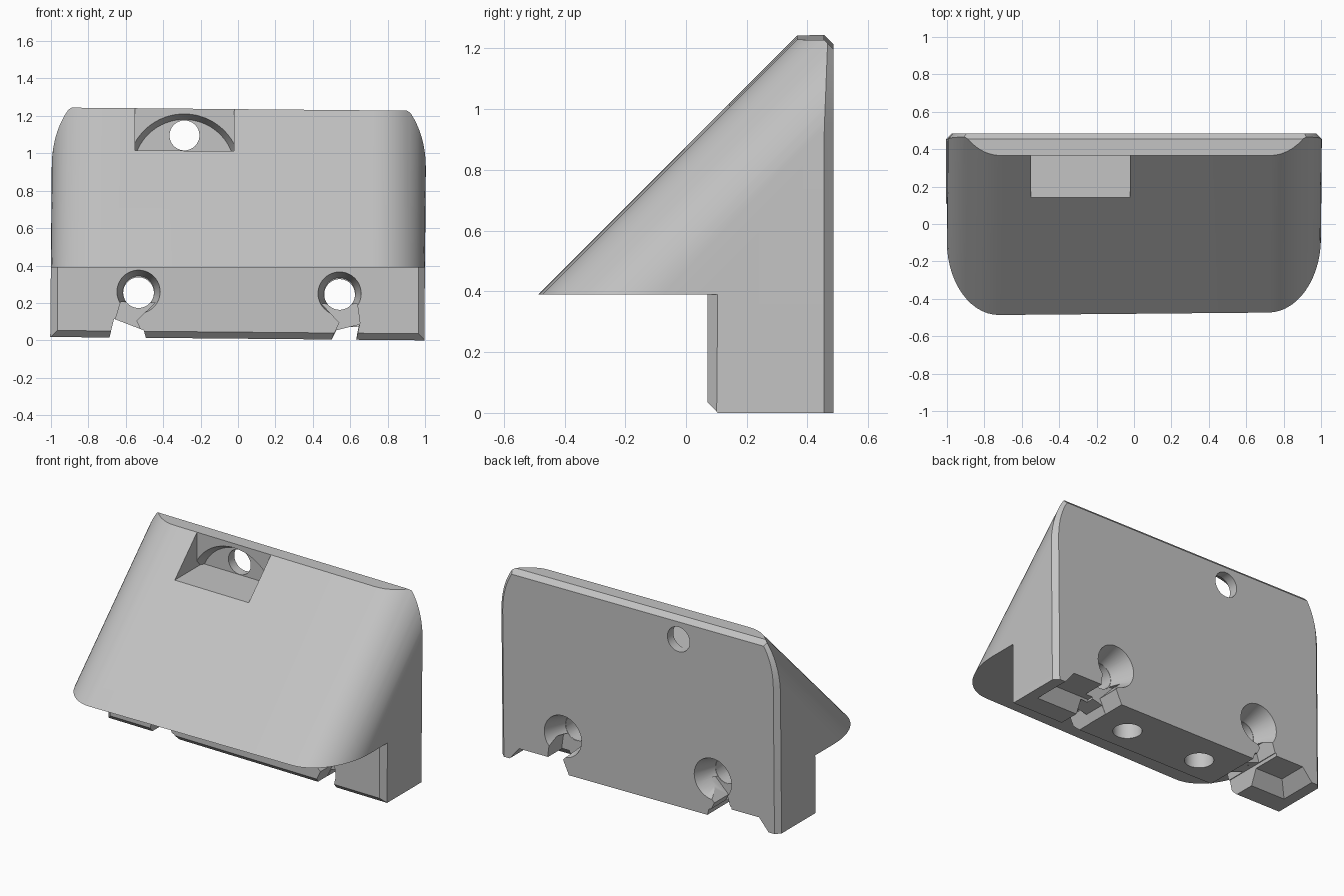
import bpy, bmesh
from math import sin, cos, pi
from mathutils import Matrix, Vector

if "Cube" in bpy.data.objects:
    bpy.data.objects.remove(bpy.data.objects["Cube"], do_unlink=True)

BACK, TOP, SLOPE = 0.485, 1.227, -0.861
TILT = Matrix.Translation((-0.004, 0, 0.009)) @ Matrix.Rotation(0.009, 4, 'Y')

grey = bpy.data.materials.new("light_grey")
grey.use_nodes = True
grey.diffuse_color = (0.55, 0.55, 0.55, 1)
grey.node_tree.nodes["Principled BSDF"].inputs["Base Color"].default_value = grey.diffuse_color


def loft(a, b):
    """Closed solid between two matching rings."""
    bm = bmesh.new()
    va, vb = [bm.verts.new(p) for p in a], [bm.verts.new(p) for p in b]
    bm.faces.new(va)
    bm.faces.new(vb)
    for i in range(len(a)):
        j = (i + 1) % len(a)
        bm.faces.new((va[i], va[j], vb[j], vb[i]))
    bmesh.ops.recalc_face_normals(bm, faces=bm.faces)
    return bm


def slice_off(bm, point, normal):
    """Cut away everything in front of a plane and cap the cut."""
    geom = bm.verts[:] + bm.edges[:] + bm.faces[:]
    cut = bmesh.ops.bisect_plane(bm, geom=geom, dist=1e-6, plane_co=point,
                                 plane_no=normal, clear_outer=True)["geom_cut"]
    edges = [e for e in cut if isinstance(e, bmesh.types.BMEdge)]
    if edges:
        bmesh.ops.holes_fill(bm, edges=edges, sides=0)


def to_object(name, bm, matrix=TILT):
    bmesh.ops.remove_doubles(bm, verts=bm.verts, dist=1e-5)
    bmesh.ops.recalc_face_normals(bm, faces=bm.faces)
    bm.transform(matrix)
    me = bpy.data.meshes.new(name)
    bm.to_mesh(me)
    bm.free()
    me.materials.append(grey)
    ob = bpy.data.objects.new(name, me)
    bpy.context.collection.objects.link(ob)
    return ob


def prism_y(pts, y0, y1):
    return loft([(x, y0, z) for x, z in pts], [(x, y1, z) for x, z in pts])


def cone_y(x, z, r0, r1, y0, y1, n=48):
    ring = lambda r, y: [(x + r * cos(2 * pi * i / n), y, z + r * sin(2 * pi * i / n))
                         for i in range(n)]
    return loft(ring(r0, y0), ring(r1, y1))


# Wedge body: rounded outline swept up along the slope
N, R = 14, 0.28
arc = [(1 - R + R * cos(i * pi / 2 / N), SLOPE + R * 2 ** 0.5 * (1 - sin(i * pi / 2 / N)))
       for i in range(N + 1)]
outline = [(1, 1)] + arc + [(-x, y) for x, y in reversed(arc)] + [(-1, 1)]
bm = loft([(x, y, 0) for x, y in outline], [(x, y + TOP, TOP) for x, y in outline])
slice_off(bm, (0, BACK, 0), (0, 1, 0))

# Chamfer round the back face, except its bottom edge
chamfers = []
for e in bm.edges:
    p, q = e.verts[0].co, e.verts[1].co
    if min(p.y, q.y) > BACK - 1e-4 and max(p.z, q.z) > 1e-4:
        mid, d = (p + q) / 2, (q - p).normalized()
        n = Vector((d.z, 0, -d.x))
        if n.dot(mid - Vector((0, BACK, TOP / 2))) < 0:
            n = -n
        chamfers.append((mid - Vector((0, 0.03, 0)), n + Vector((0, 1, 0))))
for point, normal in chamfers:
    slice_off(bm, point, normal)
body = to_object("wedge_mount", bm)

cutters = []


def cutter(bm, matrix=TILT):
    ob = to_object("cutter", bm, matrix)
    ob.hide_render = True
    cutters.append(ob)


# Undercut below the overhang, with chamfered block corners
under = [(-1.2, -1.5), (1.2, -1.5), (1.2, 0.305), (0.965, 0.07), (-0.965, 0.07), (-1.2, 0.305)]
cutter(loft([(x, y, -0.2) for x, y in under], [(x, y, 0.39) for x, y in under]),
       Matrix.Identity(4))
edge = [(0, 0.105), (0.205, -0.1), (0, -0.1)]
cutter(loft([(-1.3, y, z) for y, z in edge], [(1.3, y, z) for y, z in edge]))

# Keyhole slots: open at front and back, with a thin web round the hole
slots = [
    (-0.53,
     [(-0.625, 0.19), (-0.44, 0.19), (-0.54, 0.09), (-0.48, -0.03), (-0.69, -0.03)],
     [(-0.66, 0.1), (-0.5, 0.04), (-0.48, -0.03), (-0.69, -0.03)]),
    (0.545,
     [(0.45, 0.19), (0.64, 0.19), (0.655, 0.09), (0.63, -0.03), (0.49, -0.03), (0.545, 0.09)],
     [(0.53, 0.05), (0.65, 0.08), (0.63, -0.03), (0.49, -0.03)]),
]
for x, slot, gap in slots:
    z = 0.241
    cutter(prism_y(slot, 0, 0.2))
    cutter(prism_y(slot, 0.34, 0.6))
    cutter(prism_y(gap, -0.1, 0.7))
    cutter(cone_y(x, z, 0.082, 0.082, -0.05, 0.65))
    cutter(cone_y(x, z + 0.005, 0.118, 0.084, 0.06, 0.201))
    cutter(cone_y(x, z, 0.084, 0.135, 0.339, 0.49))

# Tapered pockets under the outer feet
for s in (-1, 1):
    low = [(0.6, 0.22), (0.945, 0.22), (0.945, 0.6), (0.6, 0.6)]
    high = [(0.6, 0.3), (0.86, 0.3), (0.86, 0.6), (0.6, 0.6)]
    cutter(loft([(s * x, y, -0.02) for x, y in low], [(s * x, y, 0.08) for x, y in high]))

# Blind holes in the bottom
for x in (-0.26, 0.28):
    bm = cone_y(x, 0, 0.085, 0.085, -0.1, 0.3)
    bm.transform(Matrix(((1, 0, 0, 0), (0, 0, -1, 0.27), (0, 1, 0, 0), (0, 0, 0, 1))))
    cutter(bm)

# Top pocket, arched recess and through hole
PX, FLOOR, HALF = -0.292, 1.002, 0.265
cutter(prism_y([(PX - HALF, FLOOR), (PX + HALF, FLOOR), (PX + HALF, 1.4), (PX - HALF, 1.4)],
               -0.2, SLOPE + TOP))
bm = cone_y(PX, 0.897, 0.305, 0.272, 0.36, 0.425, 96)
slice_off(bm, (0, 0, FLOOR), (0, 0, -1))
for s in (-1, 1):
    slice_off(bm, (PX + s * HALF, 0, 0), (s, 0, 0))
cutter(bm)
cutter(cone_y(PX, 1.084, 0.08, 0.08, 0.3, 0.7))

# Apply the cuts
bpy.ops.object.select_all(action='DESELECT')
bpy.context.view_layer.objects.active = body
body.select_set(True)
for c in cutters:
    mod = body.modifiers.new("cut", 'BOOLEAN')
    mod.operation, mod.solver, mod.object = 'DIFFERENCE', 'EXACT', c
    bpy.ops.object.modifier_apply(modifier=mod.name)
    bpy.data.objects.remove(c, do_unlink=True)
bpy.ops.object.shade_smooth_by_angle(angle=pi / 7)
